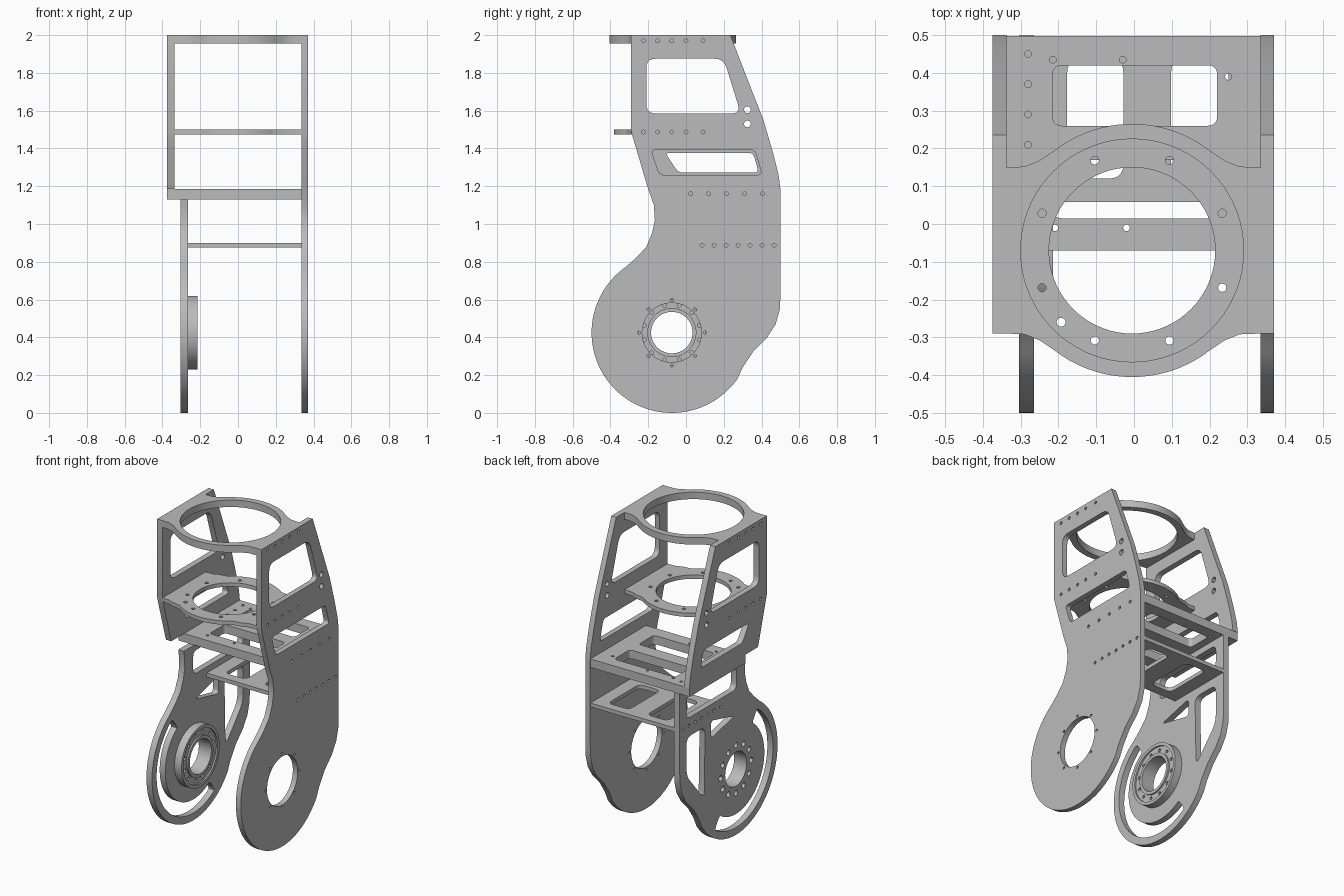
import bpy, bmesh
from math import radians, cos, sin
from mathutils import Vector, Matrix

cube = bpy.data.objects.get("Cube")
if cube:
    bpy.data.objects.remove(cube, do_unlink=True)

metal = bpy.data.materials.new("machined grey metal")
metal.use_nodes = True
GREY = (0.5, 0.5, 0.5, 1)
metal.diffuse_color = GREY
metal.node_tree.nodes["Principled BSDF"].inputs["Base Color"].default_value = GREY


def arc(c, r, a, b, n=32):
    """Points along an arc, in degrees."""
    return [(c[0] + r * cos(radians(a + (b - a) * i / n)),
             c[1] + r * sin(radians(a + (b - a) * i / n))) for i in range(n + 1)]


def circle(c, r, n=16):
    return arc(c, r, 0, 360, n)[:-1]


def rounded(points, r, steps=5):
    """Polygon with softened corners."""
    out = []
    pts = [Vector(p) for p in points]
    for i, p in enumerate(pts):
        u, v = pts[i - 1] - p, pts[(i + 1) % len(pts)] - p
        a = p + u.normalized() * min(r, u.length * 0.45)
        b = p + v.normalized() * min(r, v.length * 0.45)
        for k in range(steps + 1):
            t = k / steps
            out.append(a * (1 - t) ** 2 + p * 2 * t * (1 - t) + b * t * t)
    return out


def box(a, b, c, d):
    return [(a, c), (b, c), (b, d), (a, d)]


def row(ys, z, r=0.01):
    return [circle((y, z), r, 12) for y in ys]


def bolt_ring(c, r, count, size, start=0):
    return [circle(p, size, 12) for p in arc(c, r, start, start + 360, count)[:-1]]


def plate(name, lo, hi, outline, holes, upright):
    """Flat plate with holes; upright plates lie in the y-z plane."""
    curve = bpy.data.curves.new(name, "CURVE")
    curve.dimensions, curve.fill_mode = "2D", "BOTH"
    curve.extrude = (hi - lo) / 2
    for loop in [outline] + holes:
        s = curve.splines.new("POLY")
        s.points.add(len(loop) - 1)
        for pt, co in zip(s.points, loop):
            pt.co = (co[0], co[1], 0, 1)
        s.use_cyclic_u = True
    obj = bpy.data.objects.new(name, curve)
    bpy.context.collection.objects.link(obj)
    bpy.ops.object.select_all(action="DESELECT")
    obj.select_set(True)
    bpy.context.view_layer.objects.active = obj
    bpy.ops.object.convert(target="MESH")
    obj = bpy.context.object
    mesh = obj.data
    mid = (lo + hi) / 2
    if upright:
        turn = Matrix(((0, 0, 1, mid), (1, 0, 0, 0), (0, 1, 0, 0), (0, 0, 0, 1)))
    else:
        turn = Matrix.Translation((0, 0, mid))
    mesh.transform(turn)
    bm = bmesh.new()
    bm.from_mesh(mesh)
    bmesh.ops.remove_doubles(bm, verts=bm.verts, dist=0.0001)
    bmesh.ops.recalc_face_normals(bm, faces=bm.faces)
    bm.to_mesh(mesh)
    bm.free()
    mesh.materials.clear()
    mesh.materials.append(metal)
    bpy.ops.object.shade_smooth_by_angle(angle=radians(30))
    return obj


# Shared side profile pieces (y, z)
HUB = (-0.075, 0.425)
upper_front = [(-0.29, 2), (-0.29, 1.49), (-0.27, 1.42), (-0.205, 1.2)]
neck_front = [(-0.17, 1.1), (-0.165, 1.02), (-0.18, 0.95), (-0.21, 0.88), (-0.26, 0.825)]
lower_lobe = arc(HUB, 0.425, 125, 325, 60) + [
    (0.3, 0.24), (0.36, 0.33), (0.43, 0.4), (0.475, 0.47), (0.497, 0.55), (0.5, 0.62)]
upper_back = [(0.5, 1.185), (0.49, 1.26), (0.46, 1.38), (0.41, 1.55), (0.235, 2)]

big_window = rounded([(-0.21, 1.875), (0.2, 1.875), (0.29, 1.585), (-0.21, 1.585)], 0.05)
slot_full = rounded([(-0.185, 1.392), (0.365, 1.392), (0.402, 1.26), (-0.14, 1.26)], 0.025)
slot_short = rounded([(-0.11, 1.377), (0.355, 1.377), (0.385, 1.272), (-0.04, 1.272)], 0.025)
top_rows = [h for z in (1.97, 1.487) for h in row((-0.225, -0.15, -0.075, 0, 0.09), z)]
top_rows += row((0.325,), 1.605, 0.018) + row((0.325,), 1.53, 0.018)
low_row = row([0.085 + 0.0635 * i for i in range(7)], 0.888)
mid_row = row([0.025 + 0.095 * i for i in range(5)], 1.16)

# Full height side plate
plate("left_side_plate", 0.335, 0.37,
      rounded(upper_front[:1], 0) + upper_front[1:] + neck_front + lower_lobe + upper_back,
      [big_window, slot_full, circle(HUB, 0.157, 48)] + top_rows + mid_row + low_row
      + bolt_ring(HUB, 0.174, 8, 0.008), True)

# Upper half of the opposite side
plate("right_upper_plate", -0.375, -0.337,
      upper_front + [(-0.2, 1.185)] + upper_back,
      [big_window, slot_short] + top_rows, True)

# Lower half of the opposite side, with lightening cutouts
crescent = rounded(arc(HUB, 0.378, 125, 305, 40) + arc(HUB, 0.29, 305, 125, 40), 0.03, 3)
back_window = rounded([(0.24, 0.82), (0.43, 0.82), (0.43, 0.57), (0.25, 0.36)], 0.05)
small_window = rounded([(-0.06, 0.775), (0.18, 0.835), (0.18, 0.72)], 0.03)
neck_window = rounded(box(-0.08, 0.43, 0.94, 1.09), 0.04)
plate("right_lower_plate", -0.305, -0.265,
      [(-0.175, 1.13)] + neck_front + lower_lobe + [(0.5, 1.13)],
      [crescent, back_window, small_window, neck_window, circle(HUB, 0.11, 48)]
      + low_row + bolt_ring(HUB, 0.155, 12, 0.018), True)

# Bearing hub on the inner face
plate("bearing_hub", -0.265, -0.225, circle(HUB, 0.195, 64),
      [circle(HUB, 0.11, 48)] + bolt_ring(HUB, 0.15, 12, 0.01, 15), True)
plate("bearing_rim", -0.225, -0.215, circle(HUB, 0.195, 64), [circle(HUB, 0.175, 48)], True)
plate("bearing_sleeve", -0.225, -0.215, circle(HUB, 0.13, 64), [circle(HUB, 0.11, 48)], True)


# Ring plates between the sides
RING = (-0.005, -0.07)


def ring_outline(radius):
    half = [(0.335, 0.15), (0.28, 0.152), (0.24, 0.168)] + arc(RING, radius, 52, 128, 32)
    back = half + [(-0.25, 0.168), (-0.29, 0.152), (-0.337, 0.15)]
    return back + [(x, 2 * RING[1] - y) for x, y in reversed(back)]


plate("top_ring_plate", 1.955, 2, ring_outline(0.335), [circle(RING, 0.295, 72)], False)
plate("middle_ring_plate", 1.475, 1.5, ring_outline(0.312),
      [circle(RING, 0.22, 72), circle((-0.193, -0.26), 0.012)]
      + bolt_ring(RING, 0.258, 8, 0.011, 22.5), False)

# Slotted cross plates
screws = [(-0.28, 0.21 + 0.08 * i) for i in range(4)]
screws += [(-0.215, 0.435), (-0.03, 0.435), (0.25, 0.39), (-0.21, -0.01), (-0.02, -0.01)]
plate("upper_cross_plate", 1.13, 1.185, box(-0.375, 0.335, -0.07, 0.498),
      [rounded(box(-0.215, 0.22, 0.26, 0.42), 0.025),
       rounded(box(-0.215, 0.22, 0.015, 0.17), 0.025)]
      + [circle(p, 0.009, 12) for p in screws], False)
plate("lower_cross_plate", 0.875, 0.9, box(-0.265, 0.335, 0.058, 0.498),
      [rounded(box(-0.177, -0.028, 0.12, 0.44), 0.04),
       rounded(box(0.098, 0.25, 0.12, 0.44), 0.04)], False)
